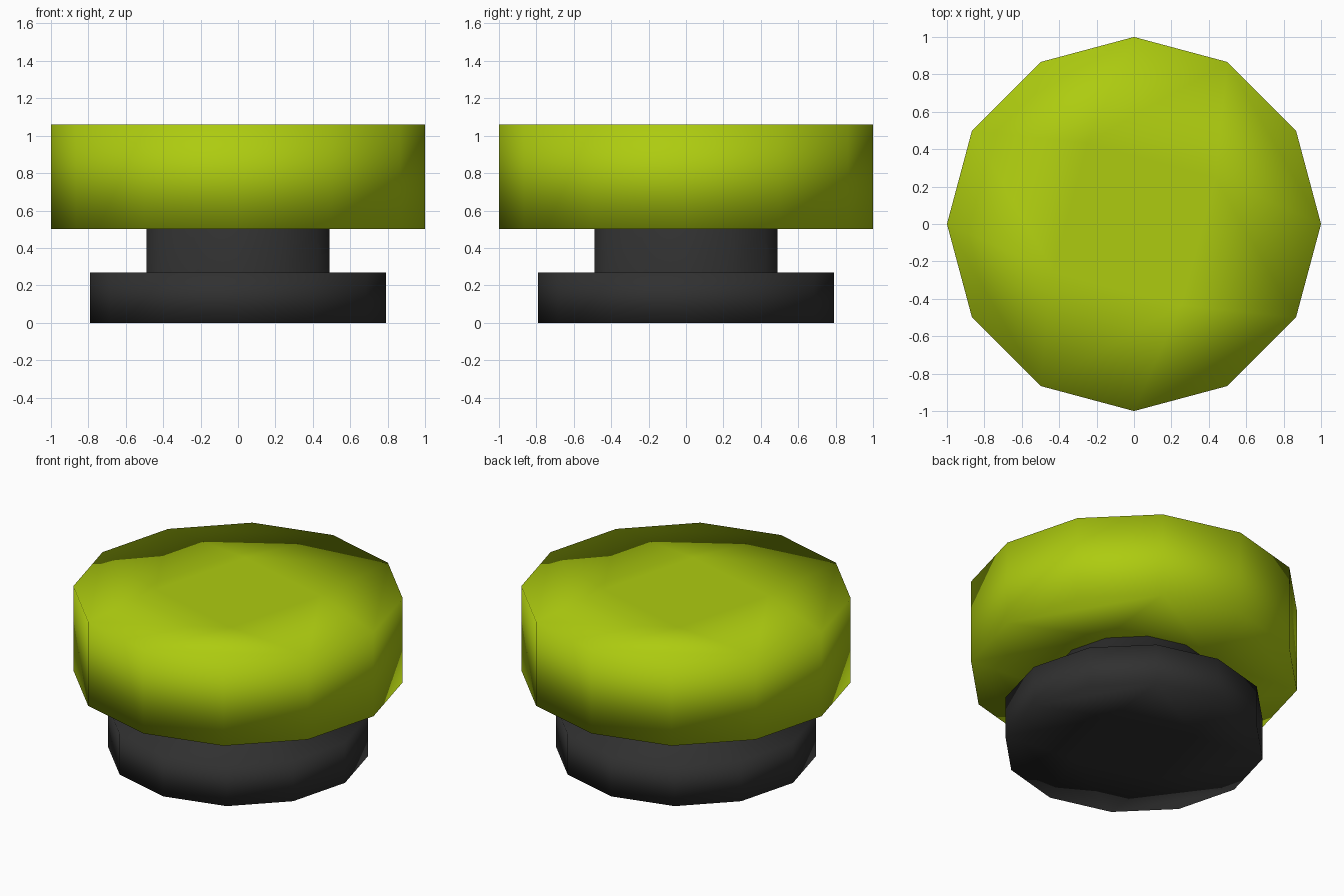
import bpy, bmesh, math

if "Cube" in bpy.data.objects:
    bpy.data.objects.remove(bpy.data.objects["Cube"])

SIDES = 12


def material(name, color):
    mat = bpy.data.materials.new(name)
    mat.diffuse_color = (*color, 1)
    mat.use_nodes = True
    mat.node_tree.nodes["Principled BSDF"].inputs["Base Color"].default_value = mat.diffuse_color
    return mat


def point(radius, step, z):
    a = math.tau * step / SIDES
    return (radius * math.cos(a), radius * math.sin(a), z)


def cap(bm, ring, radius, z):
    # 3 x 3 quad cap: four inner corners joined to the twelve rim points
    inner = [bm.verts.new(point(radius * 0.5, 1 + 3 * k, z)) for k in range(4)]
    bm.faces.new(inner)
    for k in range(4):
        c = 1 + 3 * k
        r = lambda i: ring[(c + i) % SIDES]
        bm.faces.new((r(-1), r(0), r(1), inner[k]))
        bm.faces.new((r(1), r(2), inner[(k + 1) % 4], inner[k]))


def turned_part(name, profile, mat):
    # Twelve-sided lathe of (radius, z) points, capped at both ends
    bm = bmesh.new()
    rings = [[bm.verts.new(point(r, i, z)) for i in range(SIDES)] for r, z in profile]
    for low, high in zip(rings, rings[1:]):
        for i in range(SIDES):
            j = (i + 1) % SIDES
            bm.faces.new((low[i], low[j], high[j], high[i]))
    cap(bm, rings[0], *profile[0])
    cap(bm, rings[-1], *profile[-1])
    bmesh.ops.recalc_face_normals(bm, faces=bm.faces)
    for f in bm.faces:
        f.smooth = True
    mesh = bpy.data.meshes.new(name)
    bm.to_mesh(mesh)
    bm.free()
    mesh.materials.append(mat)
    obj = bpy.data.objects.new(name, mesh)
    bpy.context.collection.objects.link(obj)
    return obj


black = material("black", (0.03, 0.03, 0.03))
lime = material("lime", (0.42, 0.6, 0.005))

# Foot disc with its narrower stem
turned_part("base_and_stem", [(0.79, 0), (0.79, 0.27), (0.49, 0.27), (0.49, 0.52)], black)

# Wide push button on top
turned_part("button_cap", [(1, 0.5), (1, 1.06)], lime)
